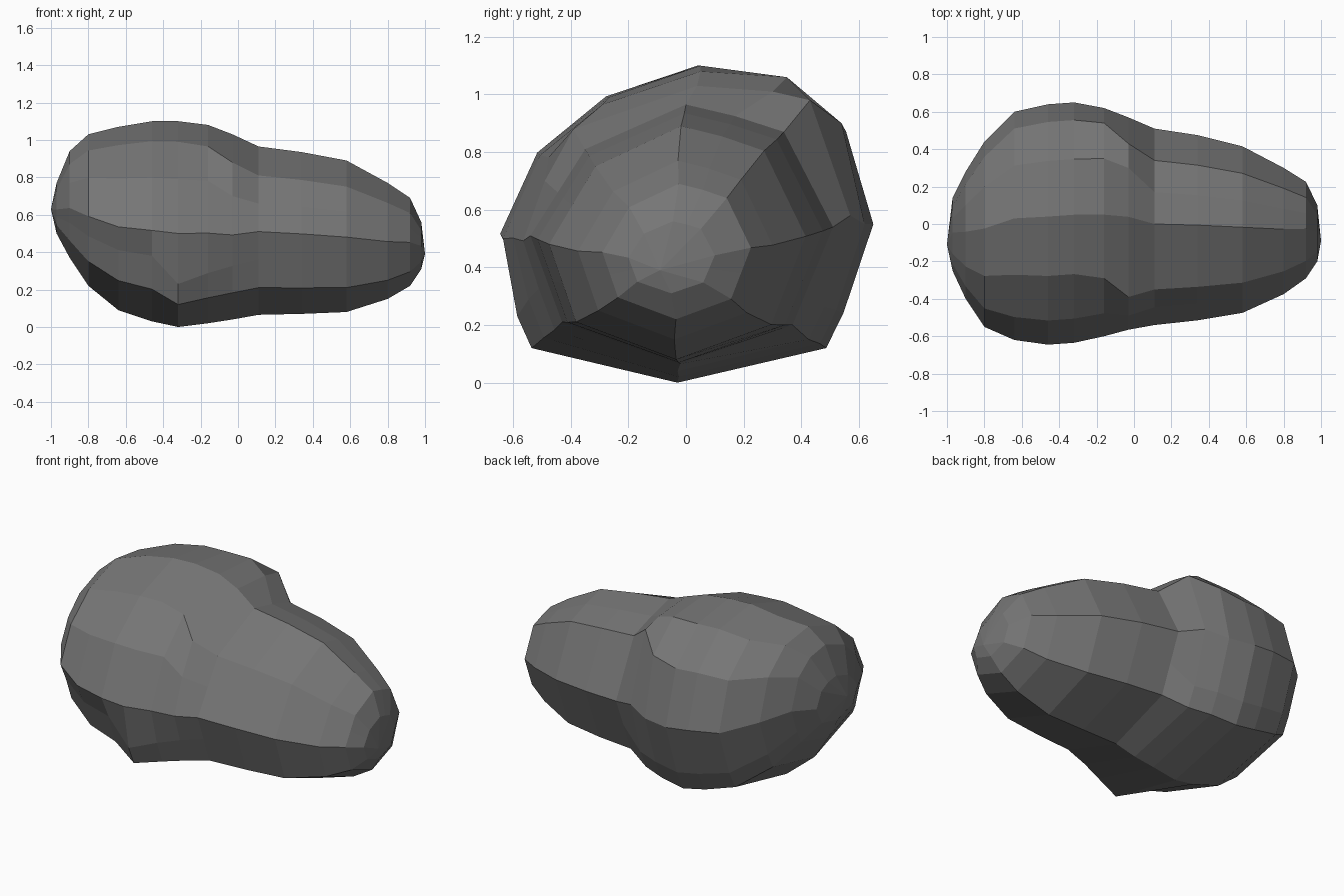
import bpy, bmesh

if "Cube" in bpy.data.objects:
    bpy.data.objects.remove(bpy.data.objects["Cube"])

# Stone colour
stone = bpy.data.materials.new("dark grey stone")
stone.diffuse_color = (0.18, 0.18, 0.18, 1)
stone.use_nodes = True
stone.node_tree.nodes["Principled BSDF"].inputs["Base Color"].default_value = stone.diffuse_color

# Cross-section outlines (y, z): faceted big lobe and simpler small lobe
BIG = [(-.65, .50), (-.52, .79), (-.28, .99), (.04, 1.10), (.34, 1.06), (.55, .87),
       (.645, .55), (.54, .24), (.48, .12), (-.04, 0), (-.55, .12), (-.60, .23)]
SMALL = [(-.54, .51), (-.445, .66), (-.35, .81), (0, .965), (.17, .925), (.34, .87),
         (.51, .54), (.44, .37), (.37, .20), (-.02, .065), (-.43, .21), (-.485, .36)]
LOWER_FRONT = (10, 11)   # corner that only flares out near the middle


def unit(points):
    """Scale an outline to the 0..1 box."""
    ys, zs = zip(*points)
    return [((y - min(ys)) / (max(ys) - min(ys)), (z - min(zs)) / (max(zs) - min(zs)))
            for y, z in points]


# Rings along x: x, y min, y max, z min, z max, small-lobe share
RINGS = [
    (-.97, -.25, .14, .50, .77, .5),
    (-.90, -.40, .28, .37, .94, .3),
    (-.80, -.55, .44, .22, 1.03, .1),
    (-.64, -.62, .60, .09, 1.07, 0),
    (-.46, -.645, .64, .03, 1.10, 0),
    (-.32, -.635, .65, 0, 1.10, 0),
    (-.16, -.60, .62, .02, 1.08, 0),
    (-.03, -.565, .57, .04, 1.03, .05),
    (.11, -.54, .51, .065, .965, 1),
    (.34, -.515, .475, .07, .935, 1),
    (.58, -.475, .415, .08, .89, 1),
    (.80, -.375, .30, .15, .77, 1),
    (.92, -.29, .225, .22, .69, 1),
    (.98, -.20, .10, .31, .56, 1),
]
# Chipped corners where the lobes meet: (ring, corner) -> (y, z)
CHIPS = {(6, 2): (-.29, .965), (6, 4): (.35, 1.06), (6, 5): (.54, .90),
         (7, 1): (-.49, .70), (7, 2): (-.39, .88), (7, 4): (.30, 1.01),
         (7, 5): (.43, .98), (7, 6): (.57, .58)}

bm = bmesh.new()
loops = []
for r, (x, y0, y1, z0, z1, w) in enumerate(RINGS):
    loop = []
    for i, ((a, b), (c, d)) in enumerate(zip(unit(BIG), unit(SMALL))):
        s = w
        if i in LOWER_FRONT:
            s = 1.0 if x < -.35 else min(1.0, (x + .32) / .43)
        y, z = CHIPS.get((r, i), (y0 + (y1 - y0) * (a + (c - a) * s),
                                  z0 + (z1 - z0) * (b + (d - b) * s)))
        loop.append(bm.verts.new((x, y, z)))
    loops.append(loop)
n = len(BIG)
for p, q in zip(loops, loops[1:]):
    for i in range(n):
        j = (i + 1) % n
        bm.faces.new((p[i], p[j], q[j], q[i]))

# Blunt end tips
for loop, tip in ((loops[0], (-1, -.11, .63)), (loops[-1], (1, -.09, .39))):
    t = bm.verts.new(tip)
    for i in range(n):
        bm.faces.new((loop[i], loop[(i + 1) % n], t))
bmesh.ops.recalc_face_normals(bm, faces=bm.faces)

mesh = bpy.data.meshes.new("boulder")
bm.to_mesh(mesh)
bm.free()
mesh.materials.append(stone)
bpy.context.collection.objects.link(bpy.data.objects.new("boulder", mesh))
